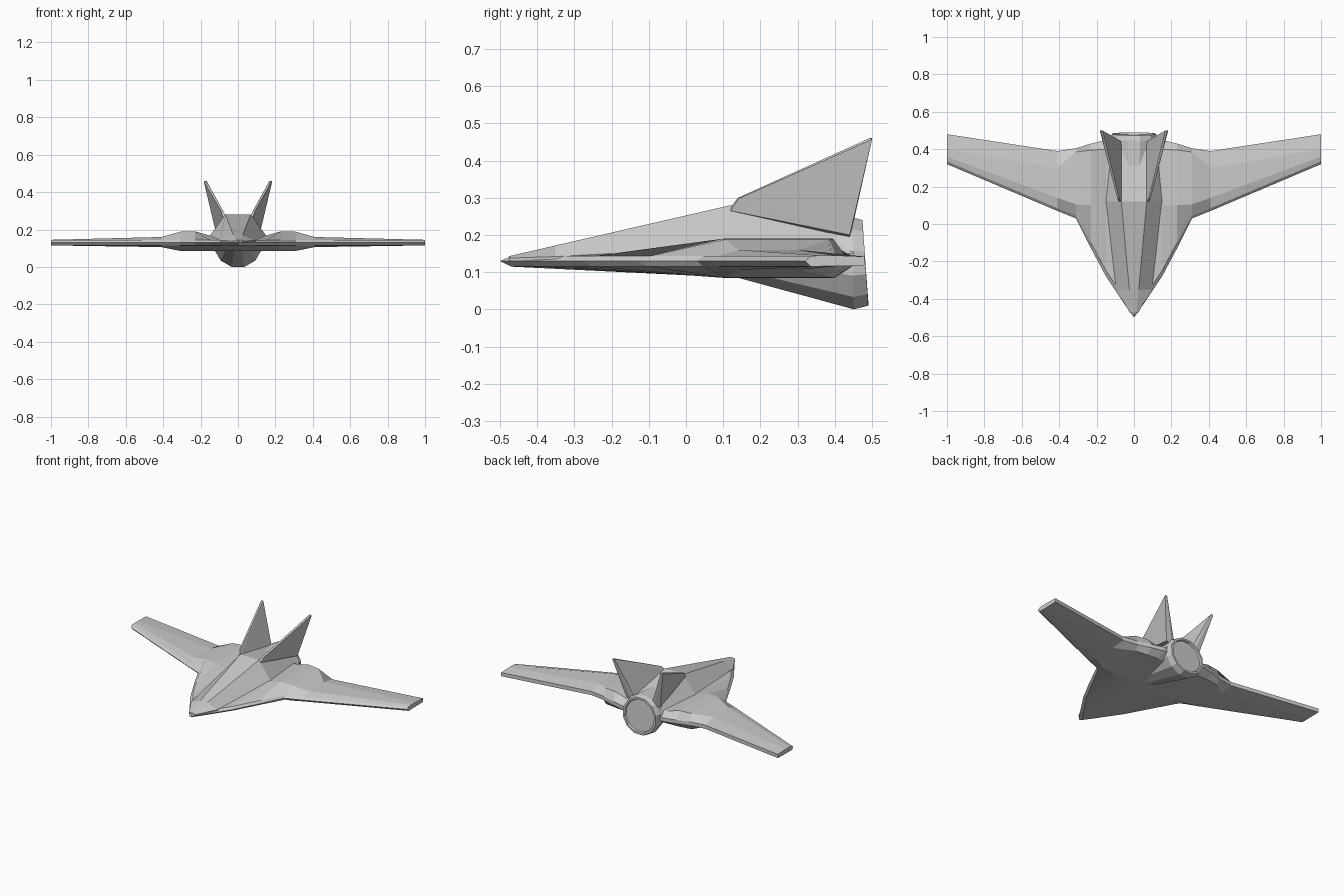
import bpy, bmesh, math
from mathutils import Vector

if "Cube" in bpy.data.objects:
    bpy.data.objects.remove(bpy.data.objects["Cube"])


def finish(name, bm, mirror=False):
    bmesh.ops.recalc_face_normals(bm, faces=bm.faces)
    me = bpy.data.meshes.new(name)
    bm.to_mesh(me)
    bm.free()
    ob = bpy.data.objects.new(name, me)
    bpy.context.collection.objects.link(ob)
    if mirror:
        ob.modifiers.new("Mirror", 'MIRROR').use_clip = True
    return ob


def loft(rings, cap_start=True, cap_end=True):
    bm = bmesh.new()
    vs = [[bm.verts.new(p) for p in r] for r in rings]
    for a, b in zip(vs, vs[1:]):
        for i in range(len(a)):
            j = (i + 1) % len(a)
            bm.faces.new((a[i], a[j], b[j], b[i]))
    if cap_start:
        bm.faces.new(vs[0])
    if cap_end:
        bm.faces.new(vs[-1])
    return bm


# Blended hull and wing: sections across the span
# x, leading edge, ridge, rear ridge, trailing edge, top z, bottom z
stations = [
    (0.00, -0.50, 0.10, 0.40, 0.45, 0.165, 0.087),
    (0.05, -0.43, 0.10, 0.40, 0.45, 0.165, 0.086),
    (0.10, -0.355, 0.10, 0.40, 0.45, 0.165, 0.085),
    (0.15, -0.28, 0.10, 0.40, 0.45, 0.168, 0.085),
    (0.23, -0.13, 0.10, 0.395, 0.43, 0.19, 0.085),
    (0.31, 0.03, 0.105, 0.385, 0.405, 0.188, 0.086),
    (0.41, 0.07, 0.14, 0.30, 0.39, 0.16, 0.106),
    (1.00, 0.32, 0.36, 0.40, 0.48, 0.145, 0.116),
]


def wing_section(x, le, ridge, rear, te, top, bot):
    c = 0.03 if x < 0.3 else 0.015
    pts = [(le, 0.13), (le + c, 0.143), (ridge, top), (rear, top), (te, 0.142),
           (te, 0.118), (rear, bot), (ridge, bot), (le + c, 0.115)]
    return [(x, y, z) for y, z in pts]


finish("hull_and_wings", loft([wing_section(*s) for s in stations], cap_start=False), mirror=True)

# Faceted spine: y, half top width, top z, half base width, shoulder z
spine = [
    (-0.475, 0.012, 0.143, 0.022, 0.138),
    (-0.35, 0.025, 0.172, 0.095, 0.142),
    (0.12, 0.068, 0.28, 0.15, 0.168),
    (0.45, 0.065, 0.22, 0.13, 0.15),
]
finish("spine", loft([[(-a, y, zt), (a, y, zt), (b, y, zs), (b, y, 0.13), (-b, y, 0.13), (-b, y, zs)]
                      for y, a, zt, b, zs in spine]))


# Engine housing with a recessed nozzle
def engine_ring(y, cz, r, tilt=0.0, n=12):
    out = []
    for i in range(n):
        t = 2 * math.pi * (i + 0.5) / n
        s = math.cos(t)
        out.append((r * math.sin(t) * 1.02, y - tilt * s, cz + r * s))
    return out


finish("engine", loft([
    engine_ring(0.13, 0.165, 0.08),
    engine_ring(0.448, 0.124, 0.128, 0.003),
    engine_ring(0.482, 0.125, 0.119, 0.008),
    engine_ring(0.482, 0.125, 0.106, 0.008),
    engine_ring(0.472, 0.125, 0.102, 0.008),
]))

# Canted tail fins
bm = bmesh.new()
for p in [(0.066, 0.12, 0.275), (0.08, 0.12, 0.265), (0.08, 0.14, 0.30), (0.09, 0.14, 0.297),
          (0.066, 0.44, 0.22), (0.122, 0.44, 0.20), (0.08, 0.44, 0.19),
          (0.168, 0.50, 0.46), (0.183, 0.50, 0.457), (0.176, 0.493, 0.46)]:
    bm.verts.new(p)
hull = bmesh.ops.convex_hull(bm, input=bm.verts[:])
bmesh.ops.delete(bm, geom=[g for g in hull["geom_interior"] if isinstance(g, bmesh.types.BMVert)], context='VERTS')
finish("tail_fins", bm, mirror=True)
